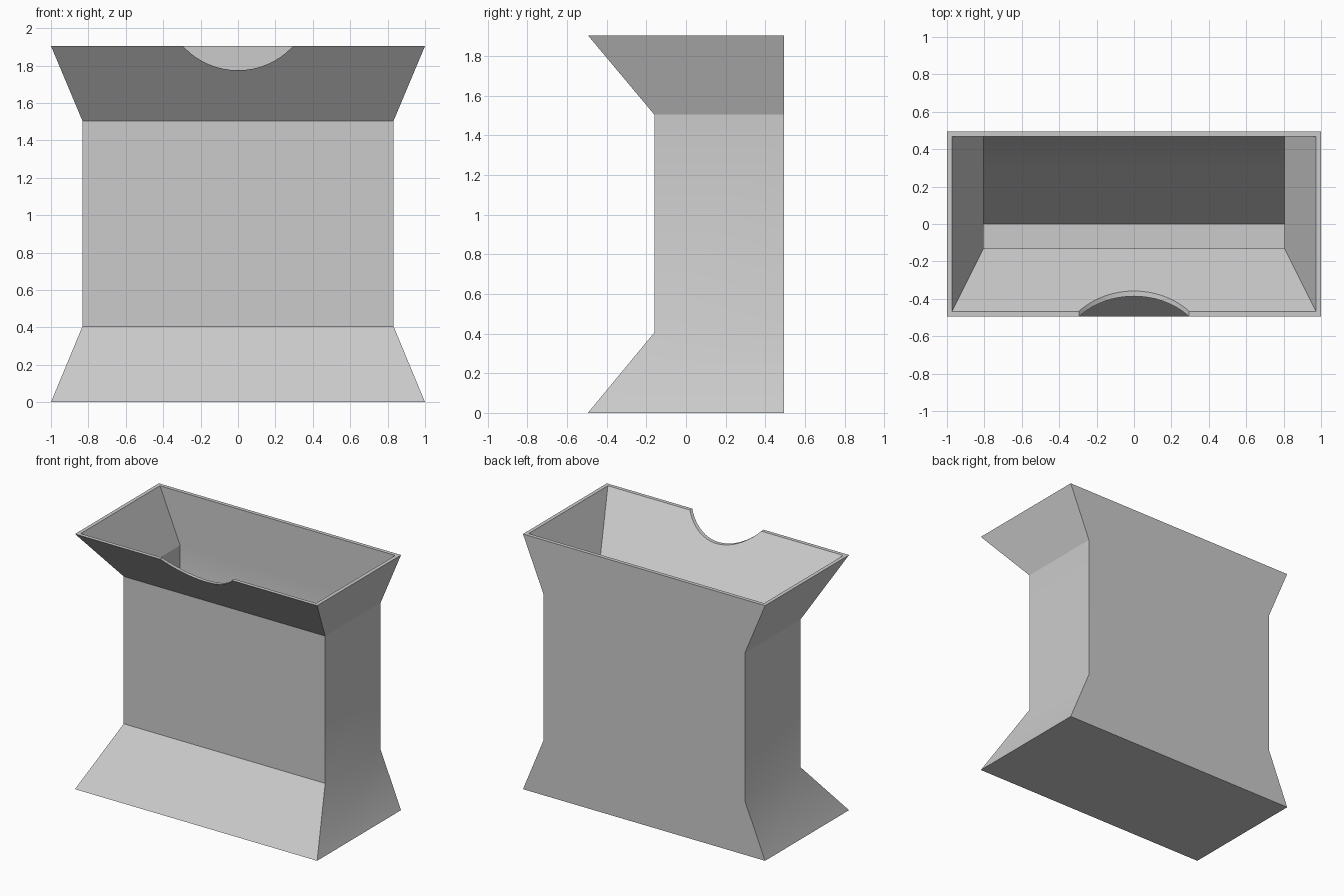
import bpy, bmesh, math

cube = bpy.data.objects.get("Cube")
if cube:
    bpy.data.objects.remove(cube, do_unlink=True)

# One plain grey for everything
grey = bpy.data.materials.new("plain grey")
grey.use_nodes = True
colour = (0.6, 0.6, 0.6, 1)
grey.diffuse_color = colour
grey.node_tree.nodes["Principled BSDF"].inputs["Base Color"].default_value = colour

BACK, WALL = 0.495, 0.028
TOP, NECK, FOOT = 1.905, 1.505, 0.405


def ring(bm, half_width, front, back, z):
    """Rectangle of four vertices at height z."""
    corners = [(-half_width, front), (half_width, front), (half_width, back), (-half_width, back)]
    return [bm.verts.new((x, y, z)) for x, y in corners]


def bridge(bm, rings):
    """Join each ring to the next with four side faces."""
    for a, b in zip(rings, rings[1:]):
        for i in range(4):
            j = (i + 1) % 4
            bm.faces.new((a[i], a[j], b[j], b[i]))


def finish(bm, name):
    bm.normal_update()
    mesh = bpy.data.meshes.new(name)
    bm.to_mesh(mesh)
    bm.free()
    mesh.materials.append(grey)
    obj = bpy.data.objects.new(name, mesh)
    bpy.context.collection.objects.link(obj)
    return obj


def select(obj):
    bpy.ops.object.select_all(action='DESELECT')
    obj.select_set(True)
    bpy.context.view_layer.objects.active = obj


# Body: flared foot and straight walls outside, back ramp and flat floor inside
bm = bmesh.new()
outer = [ring(bm, 1, -BACK, BACK, 0),
         ring(bm, 0.832, -0.16, BACK, FOOT),
         ring(bm, 0.832, -0.16, BACK, NECK)]
inside = BACK - WALL
inner = [ring(bm, 0.805, -0.132, inside, NECK),
         ring(bm, 0.805, -0.132, inside, 0.67),
         ring(bm, 0.805, -0.132, 0.275, FOOT),
         ring(bm, 0.96, -0.45, 0, 0.03)]
bridge(bm, outer)
bridge(bm, inner)
bm.faces.new(reversed(outer[0]))
bm.faces.new(inner[-1])
body = finish(bm, "body")

# Funnel: flared open rim sitting on the body
bm = bmesh.new()
rings = [ring(bm, 0.832, -0.16, BACK, NECK),
         ring(bm, 1, -BACK, BACK, TOP),
         ring(bm, 0.972, -inside, inside, TOP),
         ring(bm, 0.805, -0.132, inside, NECK)]
bridge(bm, rings + rings[:1])
funnel = finish(bm, "funnel")

# Round finger notch cut through the front of the funnel
bpy.ops.mesh.primitive_cylinder_add(vertices=64, radius=0.4, depth=0.6,
                                    location=(0, -0.5, 2.175),
                                    rotation=(math.pi / 2, 0, 0))
cutter = bpy.context.object
cutter.name = "notch_cutter"
cutter.hide_render = True
cutter.data.materials.append(grey)
select(funnel)
cut = funnel.modifiers.new("notch", 'BOOLEAN')
cut.operation = 'DIFFERENCE'
cut.solver = 'EXACT'
cut.object = cutter
bpy.ops.object.modifier_apply(modifier=cut.name)
bpy.data.objects.remove(cutter, do_unlink=True)

# Soft side bends, crisp corners
for obj in (body, funnel):
    select(obj)
    bpy.ops.object.shade_smooth_by_angle(angle=math.radians(38))
